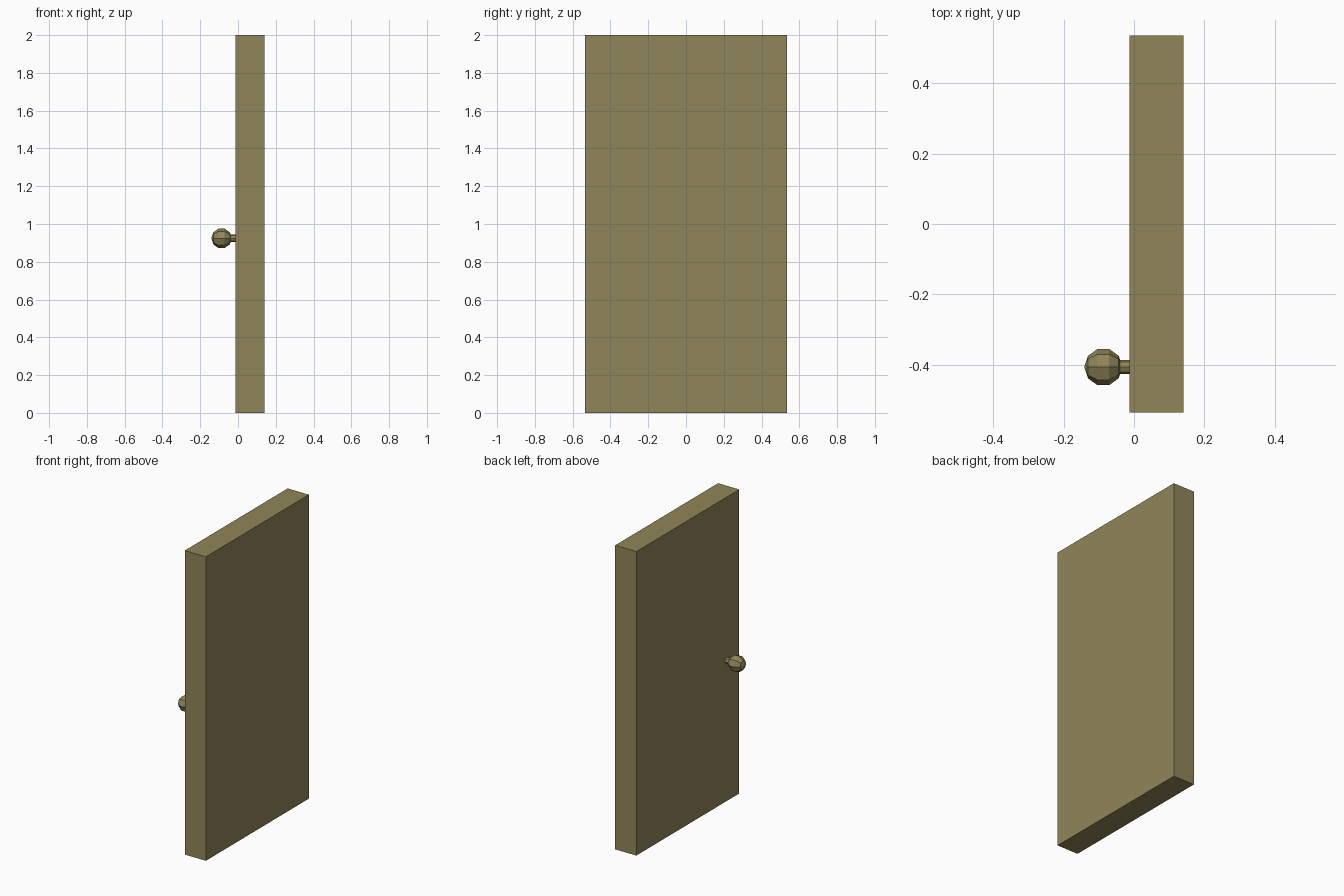
import bpy
from math import pi

if "Cube" in bpy.data.objects:
    bpy.data.objects.remove(bpy.data.objects["Cube"])

mat = bpy.data.materials.new("olive_paint")
mat.diffuse_color = (0.28, 0.235, 0.10, 1)
mat.use_nodes = True
mat.node_tree.nodes["Principled BSDF"].inputs["Base Color"].default_value = mat.diffuse_color

KNOB_Y, KNOB_Z = -0.406, 0.924
DOOR_X0, DOOR_X1 = -0.013, 0.141


def finish(name):
    ob = bpy.context.object
    ob.name = name
    ob.data.materials.append(mat)
    return ob


# Door slab
bpy.ops.mesh.primitive_cube_add(size=1, location=((DOOR_X0 + DOOR_X1) / 2, 0, 1))
door = finish("door_slab")
door.scale = (DOOR_X1 - DOOR_X0, 1.07, 2)

# Knob stem, an octagonal rod along x
stem_x0, stem_x1 = -0.05, DOOR_X0 + 0.002
bpy.ops.mesh.primitive_cylinder_add(
    vertices=8, radius=0.02, depth=stem_x1 - stem_x0,
    location=((stem_x0 + stem_x1) / 2, KNOB_Y, KNOB_Z), rotation=(0, pi / 2, 0))
finish("knob_stem")

# Faceted knob, poles along x
bpy.ops.mesh.primitive_uv_sphere_add(
    segments=8, ring_count=5, radius=0.054,
    location=(-0.087, KNOB_Y, KNOB_Z), rotation=(0, pi / 2, 0))
finish("knob")
